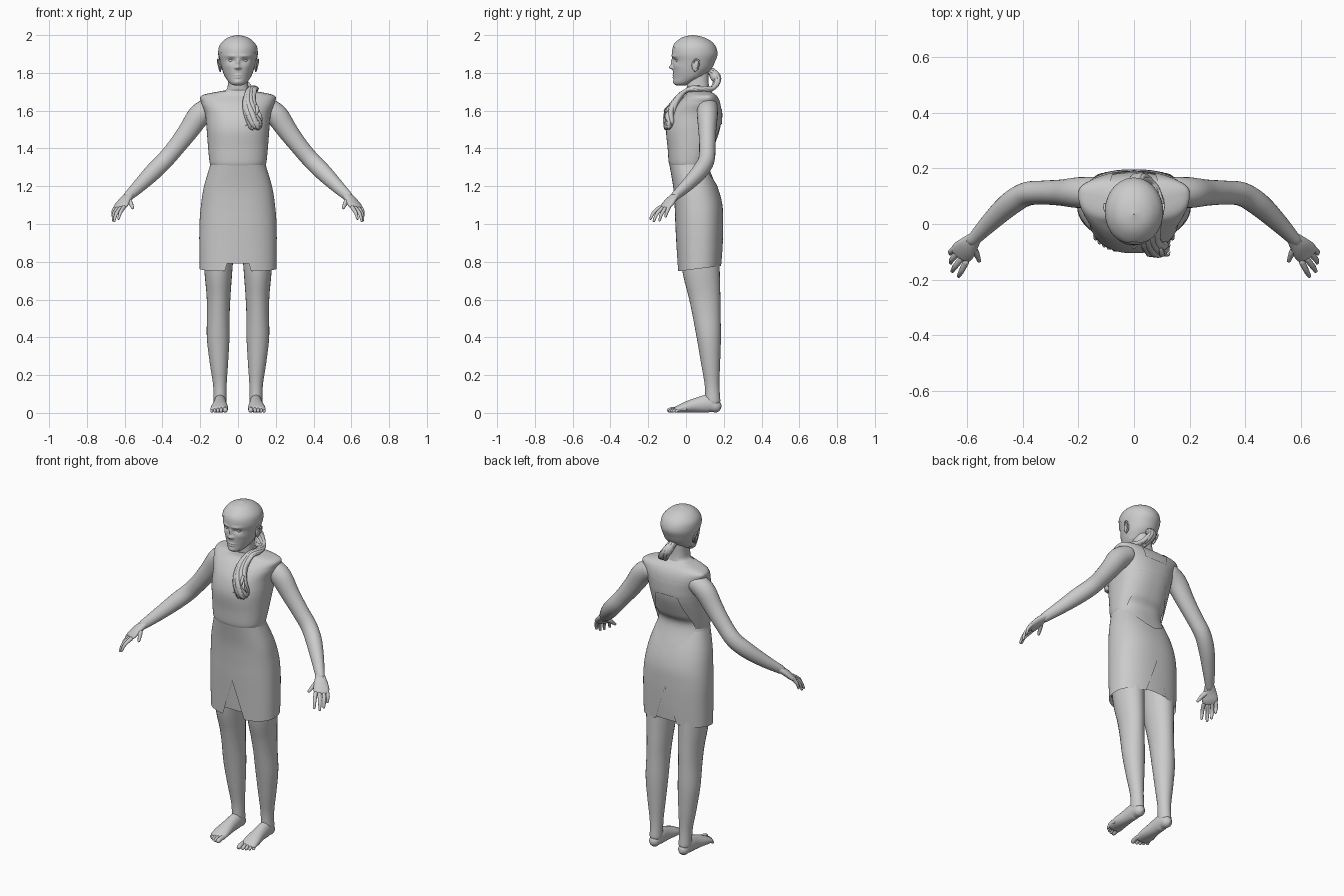
import bpy, bmesh, math, random
from mathutils import Vector

random.seed(4)


def resample(pts, n):
    """Catmull-Rom samples through a list of equal-length tuples."""
    out, k = [], len(pts) - 1
    for i in range(n + 1):
        s = min(i / n * k, k - 1e-6)
        j = int(s)
        f = s - j
        a, b, c, d = pts[max(j - 1, 0)], pts[j], pts[j + 1], pts[min(j + 2, k)]
        out.append([0.5 * (2 * q + (r - p) * f + (2 * p - 5 * q + 4 * r - s4) * f * f
                           + (3 * q - p - 3 * r + s4) * f ** 3) for p, q, r, s4 in zip(a, b, c, d)])
    return out


def finish(name, bm, mirror=True):
    bmesh.ops.remove_doubles(bm, verts=bm.verts, dist=1e-5)
    bmesh.ops.recalc_face_normals(bm, faces=bm.faces)
    for f in bm.faces:
        f.smooth = True
    me = bpy.data.meshes.new(name)
    bm.to_mesh(me)
    bm.free()
    ob = bpy.data.objects.new(name, me)
    bpy.context.collection.objects.link(ob)
    if mirror:
        ob.modifiers.new("mirror", 'MIRROR').merge_threshold = 0.0005
    return ob


def skin_rings(bm, rings, closed):
    rows = [[bm.verts.new(p) for p in r] for r in rings]
    n = len(rows[0])
    for a, b in zip(rows, rows[1:]):
        for i in range(n if closed else n - 1):
            j = (i + 1) % n
            bm.faces.new((a[i], a[j], b[j], b[i]))
    return rows


def half_shell(name, secs, rows, cols, p=1.0, front=None, back=None, shape=None):
    """Mirrored horizontal loft; section = z, half width, front y, widest y, back y."""
    rings = []
    for z, rx, yf, ym, yb in resample(secs, rows):
        t0 = front(z, rx) if front else 0
        t1 = math.pi - (back(z, rx) if back else 0)
        ring = []
        for i in range(cols + 1):
            t = t0 + (t1 - t0) * i / cols
            c = math.cos(t)
            x = rx * max(math.sin(t), 0) ** p
            y = ym - (ym - yf if c > 0 else yb - ym) * math.copysign(abs(c) ** p, c)
            v = (x if x > 1e-5 else 0, y, z)
            ring.append(shape(*v) if shape else v)
        rings.append(ring)
    bm = bmesh.new()
    skin_rings(bm, rings, False)
    return finish(name, bm)


def tube(name, pts, wide=(1, 0, 0), n=20, seg=16, mirror=True):
    """Round-ended limb along points x, y, z, wide radius, thin radius."""
    s = resample(pts, n)
    pos = [Vector(q[:3]) for q in s]
    data = []
    for i, q in enumerate(s):
        t = (pos[min(i + 1, n)] - pos[max(i - 1, 0)]).normalized()
        data.append((pos[i], t, max(q[3], .001), max(q[4], .001)))
    caps = ((1, .01), (.85, .5), (.5, .86))
    a, b = data[0], data[-1]
    start = [(a[0] - a[1] * o * min(a[2:]), a[1], a[2] * k, a[3] * k) for o, k in caps]
    end = [(b[0] + b[1] * o * min(b[2:]), b[1], b[2] * k, b[3] * k) for o, k in reversed(caps)]
    rings = []
    for c, t, ru, rv in start + data + end:
        w = Vector(wide)
        u = (w - t * w.dot(t)).normalized()
        v = t.cross(u)
        rings.append([c + u * ru * math.cos(g) + v * rv * math.sin(g)
                      for g in (2 * math.pi * i / seg for i in range(seg))])
    bm = bmesh.new()
    skin_rings(bm, rings, True)
    return finish(name, bm, mirror)


def ball(name, loc, size):
    bm = bmesh.new()
    bmesh.ops.create_uvsphere(bm, u_segments=20, v_segments=12, radius=1)
    for v in bm.verts:
        v.co = Vector(a * b + c for a, b, c in zip(v.co, size, loc))
    return finish(name, bm)


def piecewise(z, table):
    for (z0, w0), (z1, w1) in zip(table, table[1:]):
        if z0 <= z <= z1:
            return w0 + (w1 - w0) * (z - z0) / (z1 - z0)
    return 0


def angle(w, rx, p=.85):
    return math.asin(min(max(w / rx, 0), .98) ** (1 / p))


# Dress: bodice, split skirt and lining
skirt = [(1.315, .146, -.088, .02, .115), (1.2, .18, -.068, .04, .165), (1.1, .196, -.06, .06, .192),
         (1.0, .204, -.056, .07, .197), (.88, .205, -.05, .07, .195), (.765, .203, -.045, .07, .19)]
bodice = [(1.305, .143, -.085, .02, .113), (1.33, .151, -.092, .02, .12), (1.4, .158, -.097, .03, .15),
          (1.5, .166, -.105, .05, .185), (1.58, .174, -.085, .08, .192), (1.64, .194, -.045, .1, .185),
          (1.68, .192, -.005, .11, .165), (1.703, .095, .005, .09, .135)]
opening = [(1.2, 0), (1.21, .04), (1.25, .09), (1.31, .122), (1.36, .118), (1.45, .09), (1.525, .07),
           (1.527, 0), (1.61, 0), (1.612, .07), (1.72, .09)]


def slit(z, rx):
    return angle(.07 * (.98 - z) / .215, rx) if z < .98 else 0


def hem(x, y, z):
    return x, y, z + .125 * (y - .08) * (1.315 - z) / .55


def back_gap(z, rx):
    return angle(piecewise(z, opening), rx)


half_shell("bodice", bodice, 90, 48, .85, back=back_gap)
half_shell("skirt", skirt, 80, 48, .85, front=slit,
           back=lambda z, rx: slit(z, rx) if z < 1 else back_gap(z, rx), shape=hem)


def inset(secs, d):
    return [(z, rx - d, yf + d, ym, yb - d) for z, rx, yf, ym, yb in secs]


half_shell("skirt_lining", inset(skirt[2:-1] + [(.79, .203, -.045, .07, .19)], .006), 30, 40, .85)

# Torso and neck under the dress
neck = [(1.715, .066, .0, .065, .13), (1.75, .059, -.001, .06, .126), (1.82, .059, .014, .06, .126)]
half_shell("torso", inset(skirt[3:0:-1] + bodice[1:] + neck, .006), 80, 40, .85)

# Head with sculpted face: x, z, spread x, spread z, height
bumps = [(0, 1.829, .012, .010, .019), (0, 1.853, .008, .020, .012), (.037, 1.866, .017, .010, -.011),
         (.035, 1.889, .028, .008, .005), (0, 1.788, .020, .004, .006), (0, 1.776, .017, .004, .006),
         (0, 1.752, .018, .009, .004), (.014, 1.826, .006, .006, .006), (.05, 1.835, .02, .014, .003)]
head = [(1.733, .018, -.05, -.03, -.005), (1.745, .043, -.064, -.01, .03), (1.78, .069, -.066, .03, .09),
        (1.82, .084, -.069, .04, .13), (1.86, .094, -.069, .045, .15), (1.90, .101, -.075, .045, .163),
        (1.94, .096, -.068, .045, .153), (1.97, .074, -.043, .04, .126), (1.99, .043, -.01, .035, .085),
        (2.0, .001, .034, .035, .036)]


def face(x, y, z):
    if y < .02:
        y -= sum(h * math.exp(-((x - bx) / sx) ** 2 - ((z - bz) / sz) ** 2)
                 for bx, bz, sx, sz, h in bumps)
    return x, y, z


half_shell("head", head, 100, 72, shape=face)
ball("eye", (.037, -.042, 1.866), (.014, .013, .012))
ball("ear", (.094, .05, 1.84), (.008, .02, .032))
tube("ear_rim", [(.097, .04, 1.85, .004, .004), (.105, .05, 1.872, .004, .004), (.107, .07, 1.86, .005, .005),
                 (.101, .063, 1.83, .004, .004), (.094, .048, 1.81, .005, .005)], n=16, seg=8)

# Swept-back hair and side ponytail
half_shell("hair_cap", inset(head[2:-1], -.004) + [(2.001, .001, .034, .035, .036)], 50, 48,
           front=lambda z, rx: piecewise(z, [(1.7, 1.9), (1.84, 1.8), (1.9, 1.15), (1.955, 0)]))
tail = [(0, .13, 1.81, .02), (.015, .165, 1.77, .022), (.055, .14, 1.715, .022), (.085, .075, 1.715, .02),
        (.072, .005, 1.71, .022), (.06, -.05, 1.655, .028), (.072, -.085, 1.59, .034), (.09, -.088, 1.52, .03)]
for k in range(8):
    lock = []
    for i, (x, y, z, r) in enumerate(tail):
        g = k * math.pi / 4 + i * .55
        lock.append((x + .75 * r * math.cos(g), y + .55 * r * math.sin(g), z + .35 * r * math.sin(g),
                     r * .55, r * .48))
    lock.append((.09 + random.uniform(-.04, .045), -.09 + random.uniform(-.02, .02),
                 1.5 + random.uniform(-.005, .04), .003, .003))
    tube("ponytail_lock", lock, wide=(.8, .3, .5), n=28, seg=8, mirror=False)
for k in range(7):
    x, z = random.uniform(.06, .1), random.uniform(1.56, 1.64)
    tube("loose_lock", [(x, -.09, z, .008, .003), (x + random.uniform(-.02, .025), -.115, z - .03, .01, .003),
                        (x + random.uniform(-.03, .045), -.1, z - .065, .001, .001)], n=8, seg=8, mirror=False)
tube("hair_tie", [(.005, .15, 1.79, .027, .027), (.012, .158, 1.775, .027, .027)], n=4, mirror=False)

# Arms and hands
tube("arm", [(.15, .115, 1.615, .055, .055), (.205, .113, 1.575, .06, .055), (.265, .113, 1.49, .053, .047),
             (.33, .113, 1.405, .047, .043), (.39, .107, 1.335, .046, .043), (.45, .07, 1.275, .045, .042),
             (.52, .005, 1.205, .036, .033), (.58, -.058, 1.148, .026, .022)], wide=(.7, 0, .7), n=40, seg=24)
across = (.04, .055, .015)
tube("palm", [(.575, -.053, 1.153, .026, .02), (.598, -.078, 1.128, .036, .019), (.615, -.098, 1.104, .043, .017),
              (.625, -.112, 1.09, .04, .013)], wide=across, n=14)
fingers = [((.605, -.137, 1.088), (.622, -.17, 1.062), (.632, -.188, 1.028)),
           ((.622, -.125, 1.084), (.645, -.154, 1.054), (.655, -.170, 1.016)),
           ((.636, -.106, 1.086), (.656, -.128, 1.056), (.661, -.140, 1.020)),
           ((.645, -.088, 1.094), (.660, -.100, 1.068), (.662, -.108, 1.040))]
for a, b, c in fingers:
    tube("finger", [(*a, .011, .011), (*b, .01, .009), (*c, .007, .006)], wide=across, n=10, seg=10)
tube("thumb", [(.588, -.075, 1.135, .016, .015), (.570, -.103, 1.112, .013, .012), (.558, -.132, 1.085, .008, .007)],
     wide=across, n=10, seg=10)

# Legs and bare feet
tube("leg", [(.1, .07, 1.0, .088, .1), (.104, .078, .78, .076, .1), (.103, .097, .63, .064, .085),
             (.104, .108, .53, .06, .075), (.105, .121, .4, .06, .064), (.101, .13, .27, .049, .051),
             (.096, .138, .15, .036, .039), (.095, .142, .06, .034, .04)], n=44, seg=28)
tube("foot", [(.095, .158, .034, .03, .033), (.095, .12, .048, .034, .047), (.096, .06, .041, .037, .04),
              (.098, 0, .03, .045, .029), (.1, -.045, .019, .047, .018)], n=20, seg=24)
for i in range(5):
    x = (.066, .088, .105, .121, .136)[i]
    tip = (-.087, -.084, -.076, -.066, -.052)[i]
    r = .013 if i == 0 else .0095 - .0005 * i
    tube("toe", [(x, tip + .05, .02, r, r), (x + .001, tip + .02, .019, r, r), (x + .002, tip, r + .001, r, r)],
         n=6, seg=12)
